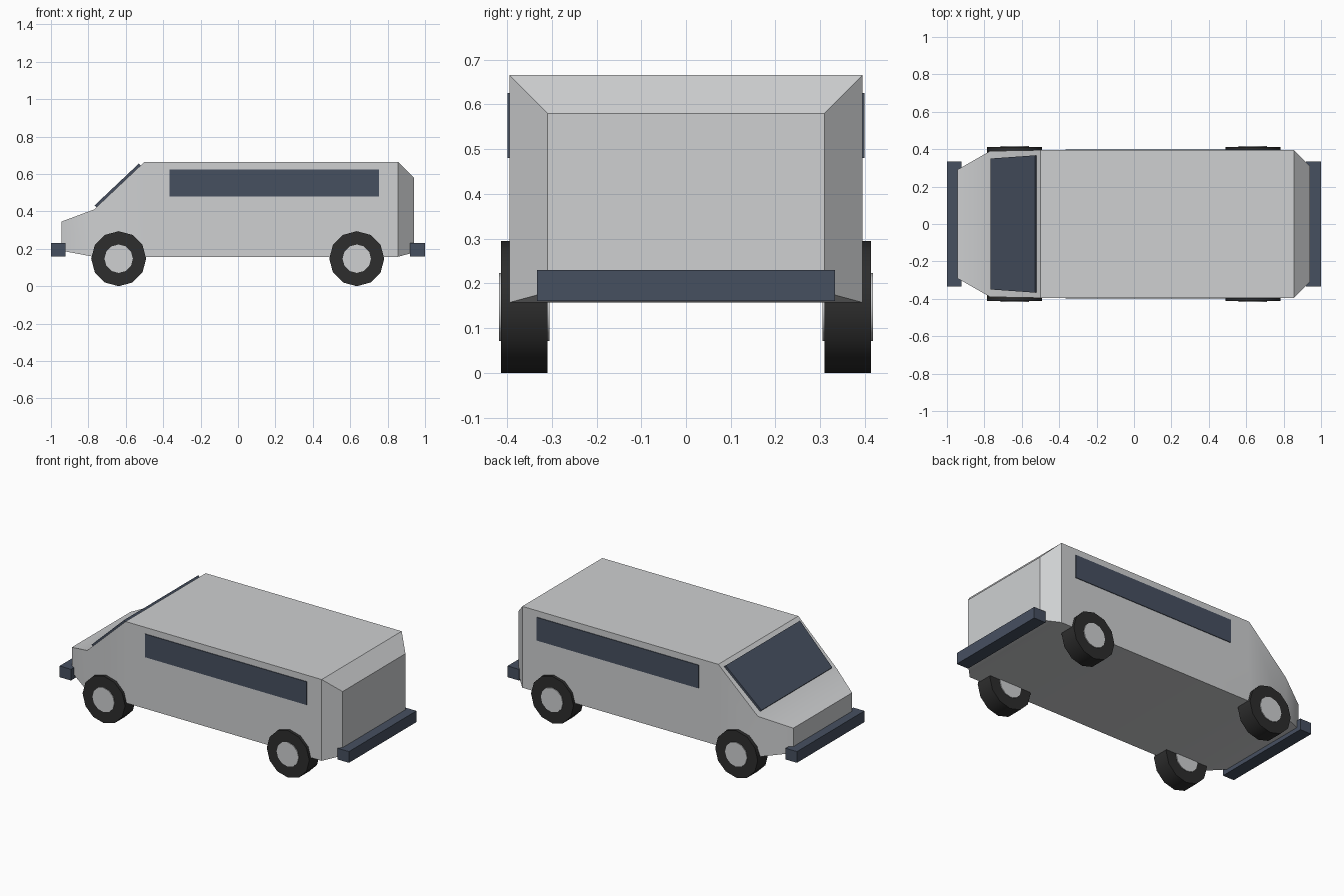
import bpy, bmesh, math
from mathutils import Matrix, Vector

default = bpy.data.objects.get("Cube")
if default:
    bpy.data.objects.remove(default, do_unlink=True)


def material(name, rgb):
    m = bpy.data.materials.new(name)
    m.use_nodes = True
    m.diffuse_color = (*rgb, 1)
    m.node_tree.nodes["Principled BSDF"].inputs["Base Color"].default_value = (*rgb, 1)
    return m


SILVER = material("silver paint", (0.62, 0.63, 0.64))
SLATE = material("dark slate", (0.062, 0.08, 0.118))
RUBBER = material("black rubber", (0.026, 0.026, 0.026))


def finish(bm, name, mat):
    bmesh.ops.recalc_face_normals(bm, faces=bm.faces)
    mesh = bpy.data.meshes.new(name)
    bm.to_mesh(mesh)
    bm.free()
    mesh.materials.append(mat)
    obj = bpy.data.objects.new(name, mesh)
    bpy.context.collection.objects.link(obj)
    bpy.context.view_layer.objects.active = obj
    obj.select_set(True)
    bpy.ops.object.shade_smooth_by_angle(angle=math.radians(35))
    obj.select_set(False)
    return obj


def loft(name, rings, mat):
    """Skin a row of four-cornered rings and cap both ends."""
    bm = bmesh.new()
    rows = [[bm.verts.new(p) for p in ring] for ring in rings]
    for a, b in zip(rows, rows[1:]):
        for i in range(4):
            j = (i + 1) % 4
            bm.faces.new((a[i], a[j], b[j], b[i]))
    bm.faces.new(rows[0])
    bm.faces.new(rows[-1])
    return finish(bm, name, mat)


def section(x, half, low, high):
    return [(x, -half, low), (x, half, low), (x, half, high), (x, -half, high)]


def box(name, x0, x1, y0, y1, z0, z1, mat):
    mid, half = (y0 + y1) / 2, (y1 - y0) / 2
    rings = [[(x, y + mid, z) for x, y, z in section(x, half, z0, z1)] for x in (x0, x1)]
    return loft(name, rings, mat)


def wheel_disc(name, x, y, z, radius, width, mat):
    bm = bmesh.new()
    place = Matrix.Translation((x, y, z)) @ Matrix.Rotation(math.pi / 2, 4, "X")
    bmesh.ops.create_cone(bm, cap_ends=True, segments=12, radius1=radius,
                          radius2=radius, depth=width, matrix=place)
    return finish(bm, name, mat)


# Body: nose, hood, windscreen slope, cabin and tapered tail
loft("van_body", [
    section(-0.945, 0.29, 0.19, 0.345),
    section(-0.77, 0.39, 0.157, 0.41),
    section(-0.50, 0.395, 0.157, 0.665),
    section(0.855, 0.395, 0.157, 0.665),
    section(0.94, 0.31, 0.18, 0.58),
], SILVER)

# Windscreen: thin slab lying on the slope
low, high = Vector((-0.757, 0, 0.422)), Vector((-0.521, 0, 0.645))
slope = (high - low).normalized()
outward = Vector((-slope.z, 0, slope.x))
rings = []
for centre, half in ((low, 0.35), (high, 0.367)):
    rings.append([centre + outward * lift + Vector((0, side * half, 0))
                  for lift, side in ((-0.003, -1), (-0.003, 1), (0.014, 1), (0.014, -1))])
loft("windscreen", rings, SLATE)

# Bumpers
box("front_bumper", -1.0, -0.922, -0.333, 0.333, 0.16, 0.23, SLATE)
box("rear_bumper", 0.92, 1.0, -0.333, 0.333, 0.16, 0.23, SLATE)

# Side windows and wheels, mirrored across the centre line
for side, label in ((-1, "right"), (1, "left")):
    y0, y1 = sorted((side * 0.391, side * 0.399))
    box(f"{label}_side_window", -0.365, 0.753, y0, y1, 0.48, 0.625, SLATE)
    for x, end in ((-0.638, "front"), (0.635, "rear")):
        wheel_disc(f"{end}_{label}_tyre", x, side * 0.361, 0.147, 0.147, 0.104, RUBBER)
        wheel_disc(f"{end}_{label}_hub", x, side * 0.361, 0.147, 0.076, 0.113, SILVER)
